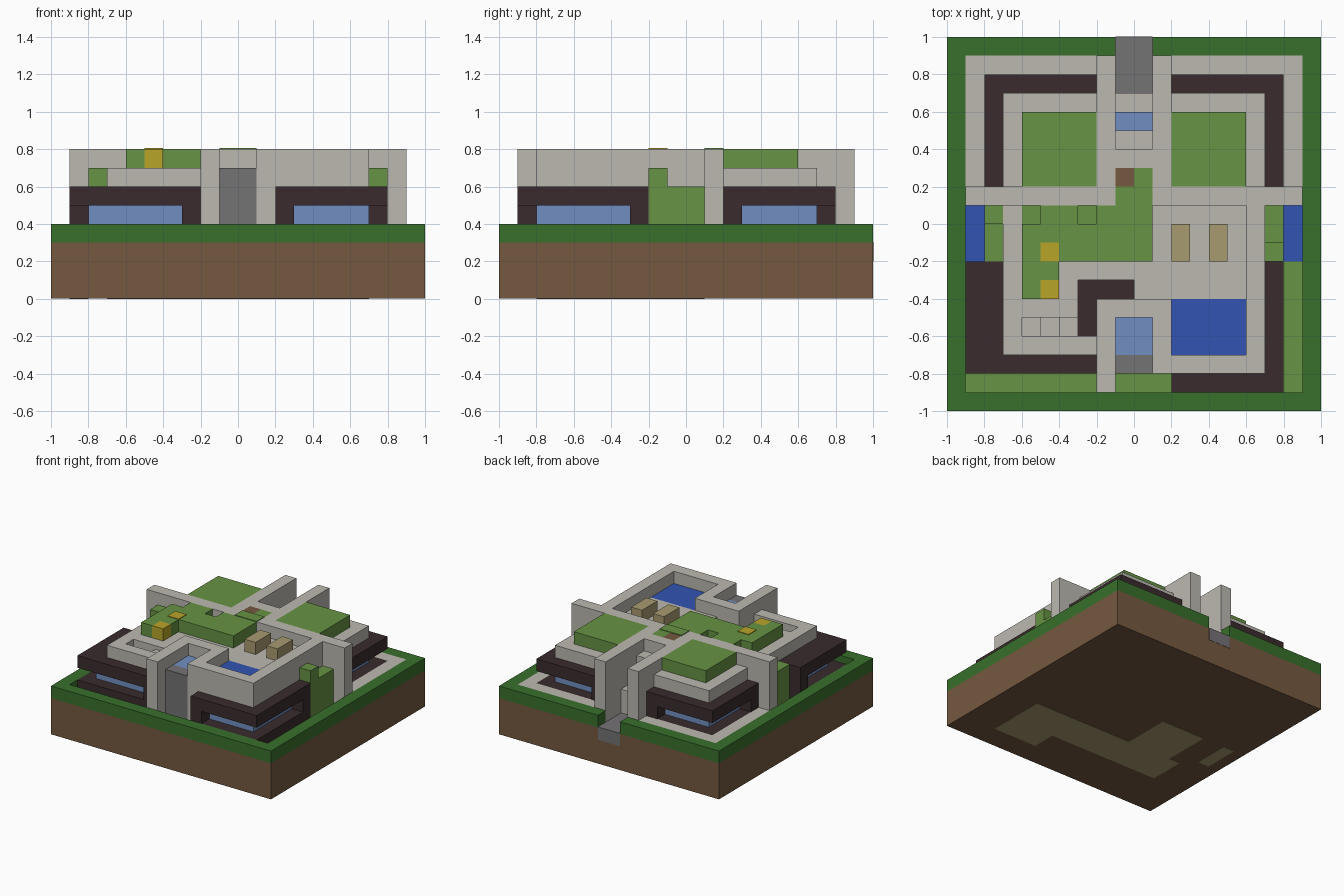
import bpy

if "Cube" in bpy.data.objects:
    bpy.data.objects.remove(bpy.data.objects["Cube"])

U = 0.1  # one block


def srgb(r, g, b):
    f = lambda c: c / 12.92 if c <= 0.04045 else ((c + 0.055) / 1.055) ** 2.4
    return tuple(f(c / 255) for c in (r, g, b)) + (1.0,)


def mat(name, *rgb):
    m = bpy.data.materials.new(name)
    m.diffuse_color = srgb(*rgb)
    m.use_nodes = True
    m.node_tree.nodes["Principled BSDF"].inputs["Base Color"].default_value = m.diffuse_color
    return m


concrete = mat("light_concrete", 188, 185, 177)
slate = mat("slate_grey", 117, 115, 117)
hedge = mat("border_green", 56, 112, 43)
grass = mat("grass_green", 103, 147, 68)
timber = mat("dark_timber", 58, 43, 45)
glass = mat("glass_blue", 113, 143, 193)
water = mat("water_blue", 50, 85, 178)
yellow = mat("flower_yellow", 185, 165, 42)
tan = mat("sand_tan", 168, 155, 112)
soil = mat("soil_brown", 117, 89, 64)

FACES = [(0, 2, 3, 1), (4, 5, 7, 6), (0, 1, 5, 4), (2, 6, 7, 3), (0, 4, 6, 2), (1, 3, 7, 5)]


def box(name, m, x0, x1, y0, y1, z0, z1):
    """Axis-aligned box measured in blocks."""
    verts = [(x * U, y * U, z * U) for z in (z0, z1) for y in (y0, y1) for x in (x0, x1)]
    me = bpy.data.meshes.new(name)
    me.from_pydata(verts, [], FACES)
    me.materials.append(m)
    ob = bpy.data.objects.new(name, me)
    bpy.context.collection.objects.link(ob)
    return ob


# ground block with sand patches on the underside
box("soil_base", soil, -10, 10, -10, 10, 0.03, 3)
box("under_sand_pool", tan, 3, 7, -8, -3, 0, 0.06)
box("under_sand_long", tan, -7, 3, -6, -3, 0, 0.06)
box("under_sand_middle", tan, -6, -2, -3, 1, 0, 0.06)
box("under_sand_side", tan, -9, -8, -2, 1, 0, 0.06)

# raised green border with a gap for the path
box("border_front", hedge, -10, 10, -10, -9, 3, 4)
for s, side in ((-1, "left"), (1, "right")):
    a, b = sorted((s * 9, s * 10))
    box("border_" + side, hedge, a, b, -9, 10, 3, 4)
    a, b = sorted((s * 1, s * 9))
    box("border_back_" + side, hedge, a, b, 9, 10, 3, 4)
box("back_path", slate, -1, 1, 7, 10.02, 2, 3.05)

# sunken front lawn, side water strips, raised back paving
box("front_lawn", grass, -9, 9, -9, -8, 2.9, 3.05)
box("side_lawn", grass, 8, 9, -8, -2, 2.9, 3.05)
for s, side in ((-1, "left"), (1, "right")):
    a, b = sorted((s * 8, s * 9))
    box("water_strip_" + side, water, a, b, -2, 1, 2.9, 3.05)
    box("paving_side_" + side, concrete, a, b, 2, 9, 3, 4)
    a, b = sorted((s * 2, s * 8))
    box("paving_back_" + side, concrete, a, b, 8, 9, 3, 4)


def pavilion(name, x0, x1, y0, y1):
    """Dark pavilion: floor, overhanging roof, corner glazing, inner walls."""
    box(name + "_floor", timber, x0, x1, y0, y1, 3, 4)
    box(name + "_roof", timber, x0, x1, y0, y1, 5, 6)
    box(name + "_window", glass, x0 + 1, x1 - 1, y0 + 1, y1 - 1, 4, 5)
    ix = (x0, x0 + 1) if x0 > 0 else (x1 - 1, x1)
    iy = (y0, y0 + 1) if y0 > 0 else (y1 - 1, y1)
    box(name + "_wall_x", timber, *ix, y0, y1, 4, 5)
    box(name + "_wall_y", timber, x0, x1, *iy, 4, 5)


pavilion("front_left_pavilion", -9, -2, -8, -2)
pavilion("front_right_pavilion", 2, 8, -9, -2)
pavilion("back_left_pavilion", -8, -2, 2, 8)
pavilion("back_right_pavilion", 2, 8, 2, 8)

# concrete core and cross wall
box("core", concrete, -7, 7, -2, 1, 3, 6)
box("core_front", concrete, -2, 2, -5, -2, 3, 6)
box("cross_wall", concrete, -9, 9, 1, 2, 3, 8)

# back wings: stepped roofs with lawns and tall fin walls
for s, side in ((-1, "left"), (1, "right")):
    a, b = sorted((s * 2, s * 7))
    box("back_tier_" + side, concrete, a, b, 2, 7, 6, 7)
    a, b = sorted((s * 2, s * 6))
    box("back_roof_lawn_" + side, grass, a, b, 2, 6, 7, 8)
    a, b = sorted((s * 1, s * 2))
    box("back_fin_" + side, concrete, a, b, 2, 9, 3, 8)

# back entrance steps
box("step_low", concrete, -1, 1, 6, 7, 3, 5)
box("step_glass", glass, -1, 1, 5, 6, 3, 6)
box("step_high", concrete, -1, 1, 4, 5, 3, 7)
box("landing", concrete, -1, 1, 3, 4, 3, 8)
box("landing_base", concrete, -1, 1, 2, 3, 3, 7)
box("planter_soil", soil, -1, 0, 2, 3, 7, 8)
box("planter_grass", grass, 0, 1, 2, 3, 7, 8)
box("bridge_grass", grass, -1, 1, 1, 2, 7.9, 8.05)

# front entrance
box("front_fin_left", concrete, -2, -1, -9, -4, 3, 8)
box("front_fin_right", concrete, 1, 2, -8, -4, 3, 8)
box("front_lintel", concrete, -1, 1, -5, -4, 3, 8)
box("front_door", slate, -1, 1, -8, -7, 3, 7)
box("front_skylight", glass, -1, 1, -7, -5, 3, 7)

# front right terrace with pool, parapets and loungers
box("terrace_floor", concrete, 1, 6, -4, 1, 6, 7)
box("pool", water, 2, 6, -7, -4, 6, 7)
box("parapet_front", concrete, 2, 7, -8, -7, 6, 8)
box("parapet_right", concrete, 6, 7, -7, 1, 6, 8)
for i, x in enumerate((2, 4)):
    box("lounger_%d" % i, tan, x, x + 1, -2, 0, 7, 8)

# front left terrace around a dark well with small steps
box("terrace_left_edge", concrete, -7, -6, -7, 1, 6, 7)
box("terrace_front_edge", concrete, -6, -2, -7, -6, 6, 7)
box("terrace_walk", concrete, -6, -3, -5, -3, 6, 7)
box("terrace_back", concrete, -6, 1, -3, 1, 6, 7)
box("terrace_link", concrete, 0, 1, -4, -3, 6, 7)
box("well_floor", timber, -3, 0, -4, -3, 5.5, 6.05)
for i in range(3):
    box("terrace_step_%d" % i, concrete, -6 + i, -5 + i, -6, -5, 5.8, 6.1 + 0.3 * i)

# roof garden, with a planting hole and yellow flowers
box("garden_main", grass, -6, 1, -2, 0, 7, 8)
box("garden_back_mid", grass, -5, -3, 0, 1, 7, 8)
box("garden_back_right", grass, -2, 1, 0, 1, 7, 8)
box("garden_hole_floor", grass, -3, -2, 0, 1, 6.9, 7.05)
box("garden_low_corner", grass, -6, -5, 0, 1, 6.9, 7.05)
box("garden_front", grass, -6, -4, -3, -2, 7, 8)
box("garden_front_corner", grass, -6, -5, -4, -3, 7, 8)
box("flower_block", yellow, -5, -4, -4, -3, 7, 8)
box("flower_patch", yellow, -5, -4, -2, -1, 7.9, 8.05)

# hedges beside the core
box("hedge_left_tall", grass, -8, -7, 0, 1, 3, 7)
box("hedge_left_low", grass, -8, -7, -2, 0, 3, 6)
box("hedge_right_tall", grass, 7, 8, -2, -1, 3, 7)
box("hedge_right_low", grass, 7, 8, -1, 1, 3, 6)
